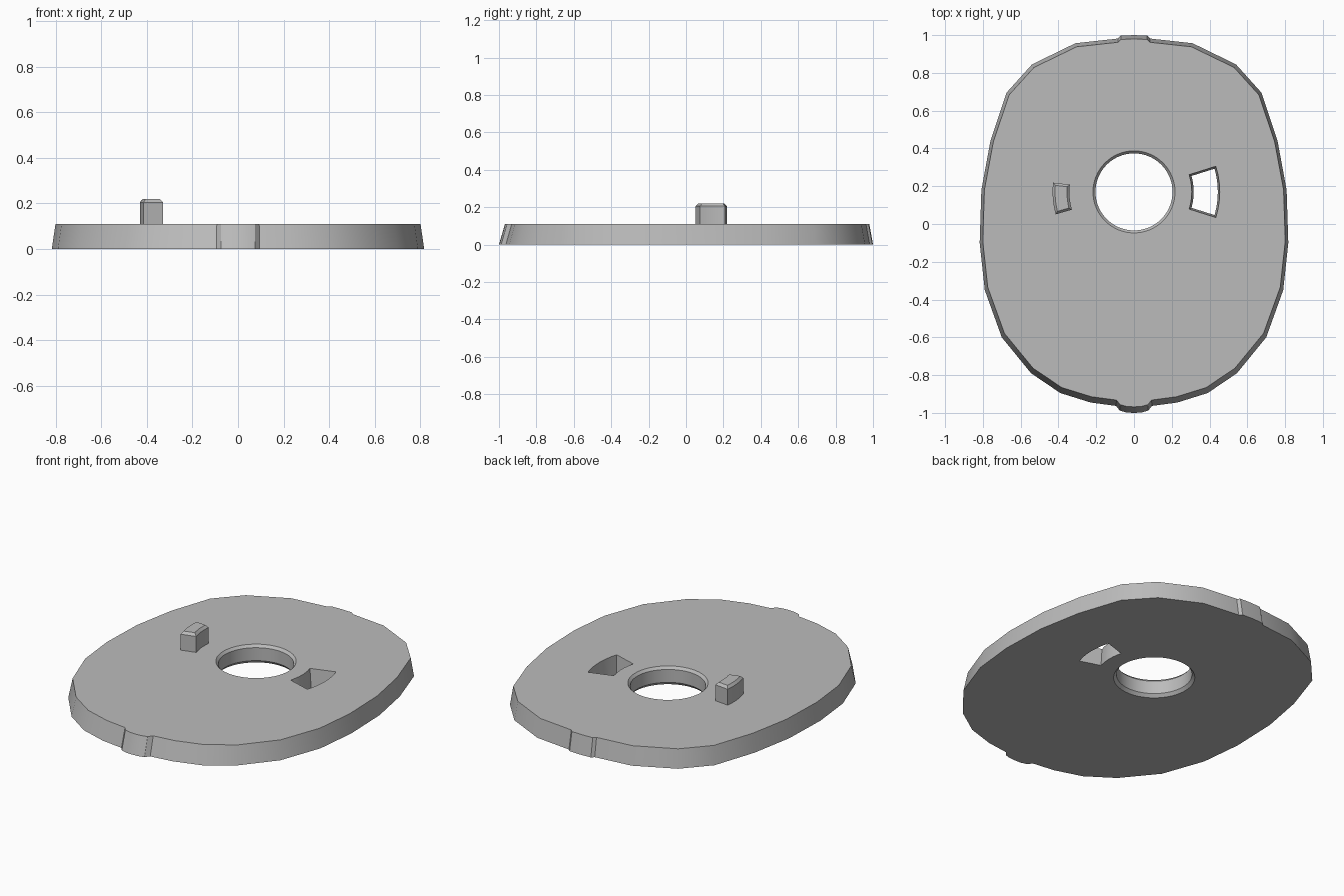
import bpy, bmesh, math

cube = bpy.data.objects.get("Cube")
if cube:
    bpy.data.objects.remove(cube, do_unlink=True)

grey = bpy.data.materials.new("plain grey")
grey.use_nodes = True
colour = (0.5, 0.5, 0.5, 1)
grey.diffuse_color = colour
grey.node_tree.nodes["Principled BSDF"].inputs["Base Color"].default_value = colour

THICK = 0.11
CENTRE_Y = 0.17


def loft(name, rings):
    """Solid through a stack of (z, outline) rings, capped at both ends."""
    bm = bmesh.new()
    loops = [[bm.verts.new((x, y, z)) for x, y in pts] for z, pts in rings]
    for low, high in zip(loops, loops[1:]):
        for i in range(len(low)):
            j = (i + 1) % len(low)
            bm.faces.new((low[i], low[j], high[j], high[i]))
    bm.faces.new(loops[0])
    bm.faces.new(loops[-1])
    bmesh.ops.recalc_face_normals(bm, faces=bm.faces)
    mesh = bpy.data.meshes.new(name)
    bm.to_mesh(mesh)
    bm.free()
    mesh.materials.append(grey)
    obj = bpy.data.objects.new(name, mesh)
    bpy.context.collection.objects.link(obj)
    return obj


def circle(r, n=64):
    return [(r * math.cos(2 * math.pi * i / n),
             CENTRE_Y + r * math.sin(2 * math.pi * i / n)) for i in range(n)]


def sector(r_in, r_out, start, end, inset=0.0, n=6):
    """Curved block outline around the hole centre, optionally inset."""
    def arc(r):
        margin = inset / r
        a, b = math.radians(start) + margin, math.radians(end) - margin
        return [(r * math.cos(a + (b - a) * i / n),
                 CENTRE_Y + r * math.sin(a + (b - a) * i / n)) for i in range(n + 1)]
    return arc(r_out - inset) + arc(r_in + inset)[::-1]


def smooth(obj):
    bpy.ops.object.select_all(action="DESELECT")
    obj.select_set(True)
    bpy.context.view_layer.objects.active = obj
    bpy.ops.object.shade_smooth_by_angle(angle=math.radians(28))


# Tapered oval plate with a small tab at each end
half = [(0, 1), (0.07, 0.997), (0.085, 0.982), (0.1, 0.98), (0.31, 0.957), (0.54, 0.845),
        (0.675, 0.695), (0.76, 0.44), (0.808, 0.18), (0.817, -0.1), (0.79, -0.35),
        (0.7, -0.6), (0.545, -0.79), (0.39, -0.895), (0.23, -0.945), (0.095, -0.963),
        (0.075, -0.988), (0.04, -0.998), (0, -1)]
base = half + [(-x, y) for x, y in half[-2:0:-1]]
top = [(x * 0.98, y * 0.974 + 0.006) for x, y in base]
plate = loft("plate", [(0, base), (THICK, top)])

# Chamfered round hole and flared curved slot
hole = loft("hole_cutter", [(-0.02, circle(0.237)), (0.018, circle(0.204)),
                            (THICK - 0.015, circle(0.204)), (THICK + 0.02, circle(0.235))])
slot = loft("slot_cutter", [(-0.01, sector(0.305, 0.455, -17.5, 17.5, 0.012)),
                            (THICK + 0.01, sector(0.305, 0.455, -17.5, 17.5))])
for cutter in (hole, slot):
    mod = plate.modifiers.new(cutter.name, "BOOLEAN")
    mod.operation = "DIFFERENCE"
    mod.solver = "EXACT"
    mod.object = cutter
    bpy.context.view_layer.objects.active = plate
    bpy.ops.object.modifier_apply(modifier=mod.name)
    bpy.data.objects.remove(cutter, do_unlink=True)
smooth(plate)

# Curved locating peg with chamfered top
outline = sector(0.342, 0.431, 173.5, 196)
peg = loft("peg", [(THICK - 0.02, outline), (0.205, outline),
                   (0.22, sector(0.342, 0.431, 173.5, 196, 0.013))])
smooth(peg)
